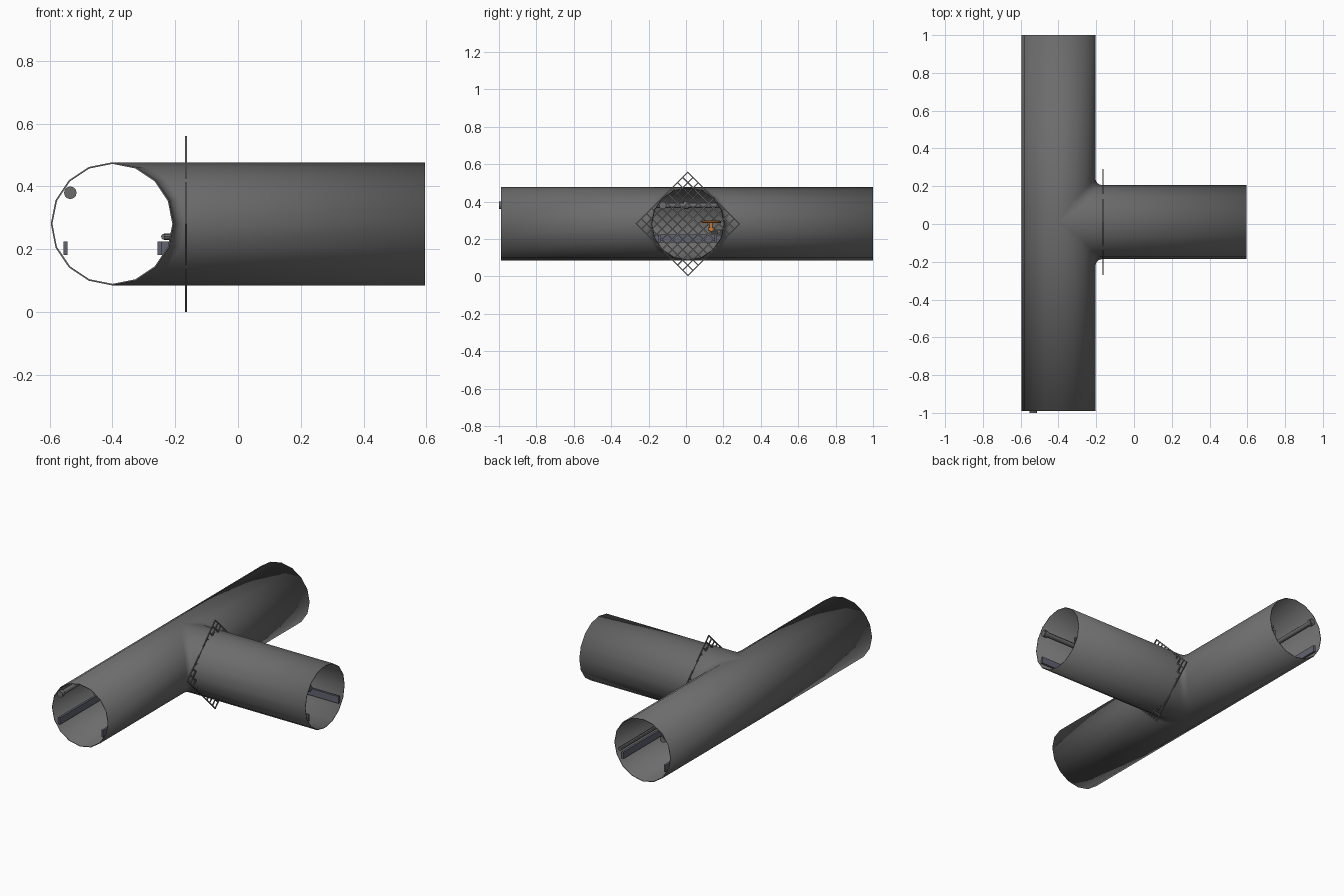
import bpy, bmesh, math
from mathutils import Vector

if "Cube" in bpy.data.objects:
    bpy.data.objects.remove(bpy.data.objects["Cube"])

R, XC, YC, ZC = 0.196, -0.4, 0.01, 0.281   # tunnel radius and junction centre
ENDS = {-1: -0.99, 1: 1.0}                 # main tunnel ends along y


def material(name, rgb):
    m = bpy.data.materials.new(name)
    m.diffuse_color = (*rgb, 1)
    m.use_nodes = True
    m.node_tree.nodes["Principled BSDF"].inputs["Base Color"].default_value = m.diffuse_color
    return m


ORANGE = material("orange_paint", (0.6, 0.2, 0.04))
BLUE = material("blue_grey_metal", (0.12, 0.125, 0.16))
DARK = material("dark_grey", (0.15, 0.15, 0.15))


def finish(bm, name, mat=DARK, angle=40):
    me = bpy.data.meshes.new(name)
    bm.to_mesh(me)
    bm.free()
    ob = bpy.data.objects.new(name, me)
    bpy.context.collection.objects.link(ob)
    me.materials.append(mat)
    bpy.ops.object.select_all(action='DESELECT')
    bpy.context.view_layer.objects.active = ob
    ob.select_set(True)
    bpy.ops.object.shade_smooth_by_angle(angle=math.radians(angle))
    return ob


def box(bm, lo, hi):
    vs = bmesh.ops.create_cube(bm, size=1)["verts"]
    for v in vs:
        v.co = Vector([lo[i] + (v.co[i] + 0.5) * (hi[i] - lo[i]) for i in range(3)])


def rod(bm, a, b, r, n=12):
    a, b = Vector(a), Vector(b)
    vs = bmesh.ops.create_cone(bm, cap_ends=True, segments=n, radius1=r, radius2=r,
                               depth=(b - a).length)["verts"]
    q = (b - a).to_track_quat('Z', 'Y')
    for v in vs:
        v.co = q @ v.co + (a + b) / 2


def strip(bm, paths):
    rows = [[bm.verts.new(p) for p in path] for path in paths]
    for r0, r1 in zip(rows, rows[1:]):
        for i in range(len(r0) - 1):
            bm.faces.new((r0[i], r0[i + 1], r1[i + 1], r1[i]))


# T-shaped tunnel: two mirrored quarters sweep round the corner, plus the back half
bm = bmesh.new()
for s in (-1, 1):
    paths = []
    for k in range(-4, 5):
        t = k * math.pi / 8
        c, z = max(R * math.cos(t), 0), ZC + R * math.sin(t)
        f = 0.035 if abs(k) < 4 else 0
        bend = [(c + f - f * math.cos(a), c + f - f * math.sin(a))
                for a in (j * math.pi / 8 for j in range(5))]
        path = [(XC + c, ENDS[s], z)]
        path += [(XC + x, YC + s * y, z) for x, y in bend]
        path.append((0.595, YC + s * c, z))
        paths.append(path)
    strip(bm, paths)
back = []
for k in range(4, 13):
    t = k * math.pi / 8
    x, z = XC + R * math.cos(t), ZC + R * math.sin(t)
    back.append([(x, ENDS[-1], z), (x, YC, z), (x, ENDS[1], z)])
strip(bm, back)
bmesh.ops.remove_doubles(bm, verts=bm.verts, dist=0.0005)
bmesh.ops.recalc_face_normals(bm, faces=bm.faces)
tunnel = finish(bm, "tunnel_shell", angle=75)
sol = tunnel.modifiers.new("wall", 'SOLIDIFY')
sol.thickness, sol.offset = 0.005, -1

# diamond grate across the branch mouth
bm = bmesh.new()
H, W, N = 0.198, 0.003, 10
for i in range(N + 1):
    o = -H + W + i * 2 * (H - W) / N
    box(bm, (-W, o - W, -H), (W, o + W, H))
    box(bm, (-W, -H, o - W), (W, H, o + W))
ca = math.sqrt(0.5)
for v in bm.verts:
    x, y, z = v.co
    v.co = (-0.165 + x, YC + ca * (y - z), ZC + ca * (y + z))
finish(bm, "grate")

# flat cable rails along the walls, turning into the branch
bm = bmesh.new()
box(bm, (-0.556, -0.985, 0.182), (-0.543, 0.995, 0.225))
for s in (-1, 1):
    ys = sorted((s * 0.985, YC + s * 0.143))
    box(bm, (-0.257, ys[0], 0.182), (-0.244, ys[1], 0.225))
    ys = sorted((YC + s * 0.143, YC + s * 0.156))
    box(bm, (-0.257, ys[0], 0.182), (0.59, ys[1], 0.225))
finish(bm, "cable_rails", BLUE)

# large wall pipes with collars
bm = bmesh.new()
xm, zm, yb = -0.534, 0.38, YC - 0.134
rod(bm, (xm, -0.998, zm), (xm, 0.995, zm), 0.014)
for y in (-0.987, -0.5, 0, 0.5, 0.98):
    rod(bm, (xm, y - 0.013, zm), (xm, y + 0.013, zm), 0.02)
rod(bm, (-0.2, yb, zm), (0.59, yb, zm), 0.014)
for x in (-0.18, 0.2, 0.575):
    rod(bm, (x - 0.013, yb, zm), (x + 0.013, yb, zm), 0.02)
finish(bm, "wall_pipes")

# thin pipe feeding the valve
bm = bmesh.new()
ys = YC + 0.165
rod(bm, (-0.235, 0.99, 0.24), (-0.235, ys, 0.24), 0.01, 8)
rod(bm, (-0.235, ys, 0.24), (0.1, ys, 0.24), 0.01, 8)
rod(bm, (0, ys, 0.24), (0, 0.135, 0.24), 0.01, 8)
finish(bm, "valve_pipe")

# orange valve: stem, spokes and hand wheel
bm = bmesh.new()
vx, vy, vz = 0.0, 0.135, 0.292
rod(bm, (vx, vy, 0.24), (vx, vy, vz + 0.006), 0.009, 10)
rod(bm, (vx, vy, 0.245), (vx, vy, 0.262), 0.017, 10)
for k in range(2):
    d = Vector((math.cos(k * math.pi / 2), math.sin(k * math.pi / 2), 0)) * 0.046
    c = Vector((vx, vy, vz))
    rod(bm, c - d, c + d, 0.004, 8)
rings = []
for i in range(21):
    a = i * math.tau / 20
    ring = []
    for j in range(9):
        b = j * math.tau / 8
        r = 0.047 + 0.006 * math.cos(b)
        ring.append((vx + r * math.cos(a), vy + r * math.sin(a), vz + 0.006 * math.sin(b)))
    rings.append(ring)
strip(bm, rings)
bmesh.ops.remove_doubles(bm, verts=bm.verts, dist=0.00005)
bmesh.ops.recalc_face_normals(bm, faces=bm.faces)
finish(bm, "valve_wheel", ORANGE)
